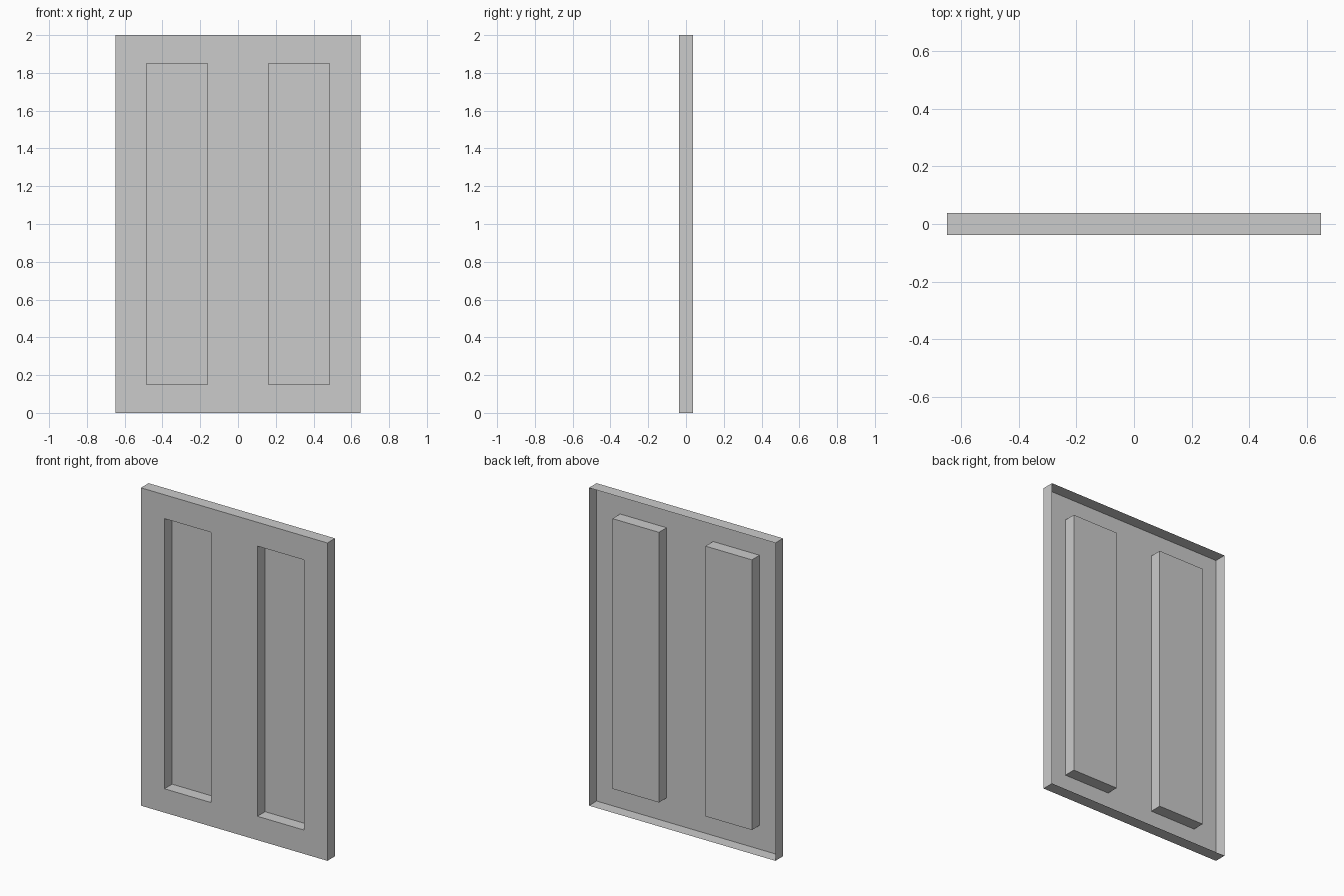
import bpy, bmesh

if "Cube" in bpy.data.objects:
    bpy.data.objects.remove(bpy.data.objects["Cube"])

W, H, D = 0.649, 2.0, 0.038          # half width, height, half depth
XS = [-W, -0.485, -0.162, 0.162, 0.485, W]
ZS = [0.0, 0.15, 1.85, H]

bm = bmesh.new()


def face(*pts):
    bm.faces.new([bm.verts.new(p) for p in pts])


def corners(x0, x1, z0, z1):
    return [(x0, z0), (x1, z0), (x1, z1), (x0, z1)]


def front_face(x0, x1, z0, z1, y):
    face(*[(x, y, z) for x, z in corners(x0, x1, z0, z1)])


def walls(x0, x1, z0, z1, outward):
    # four side walls running from the front sheet to the back plane
    c = corners(x0, x1, z0, z1)
    for i in range(4):
        (ax, az), (bx, bz) = c[i], c[(i + 1) % 4]
        pts = [(ax, -D, az), (ax, D, az), (bx, D, bz), (bx, -D, bz)]
        face(*(pts if outward else pts[::-1]))


# front sheet, with the two tall panels sunk to the back plane
for i in range(5):
    for j in range(3):
        cell = (XS[i], XS[i + 1], ZS[j], ZS[j + 1])
        recessed = i in (1, 3) and j == 1
        front_face(*cell, D if recessed else -D)
        if recessed:
            walls(*cell, outward=False)

# outer rim, open at the back
walls(-W, W, 0.0, H, outward=True)

bmesh.ops.remove_doubles(bm, verts=bm.verts[:], dist=1e-5)
# the rim shares its corner edges with the front sheet, keep normals consistent
bm.normal_update()
front = next(f for f in bm.faces if abs(f.normal.y) > 0.9)
if front.normal.y > 0:
    bmesh.ops.reverse_faces(bm, faces=bm.faces[:])

mesh = bpy.data.meshes.new("door_panel")
bm.to_mesh(mesh)
bm.free()
door = bpy.data.objects.new("door_panel", mesh)
bpy.context.collection.objects.link(door)
